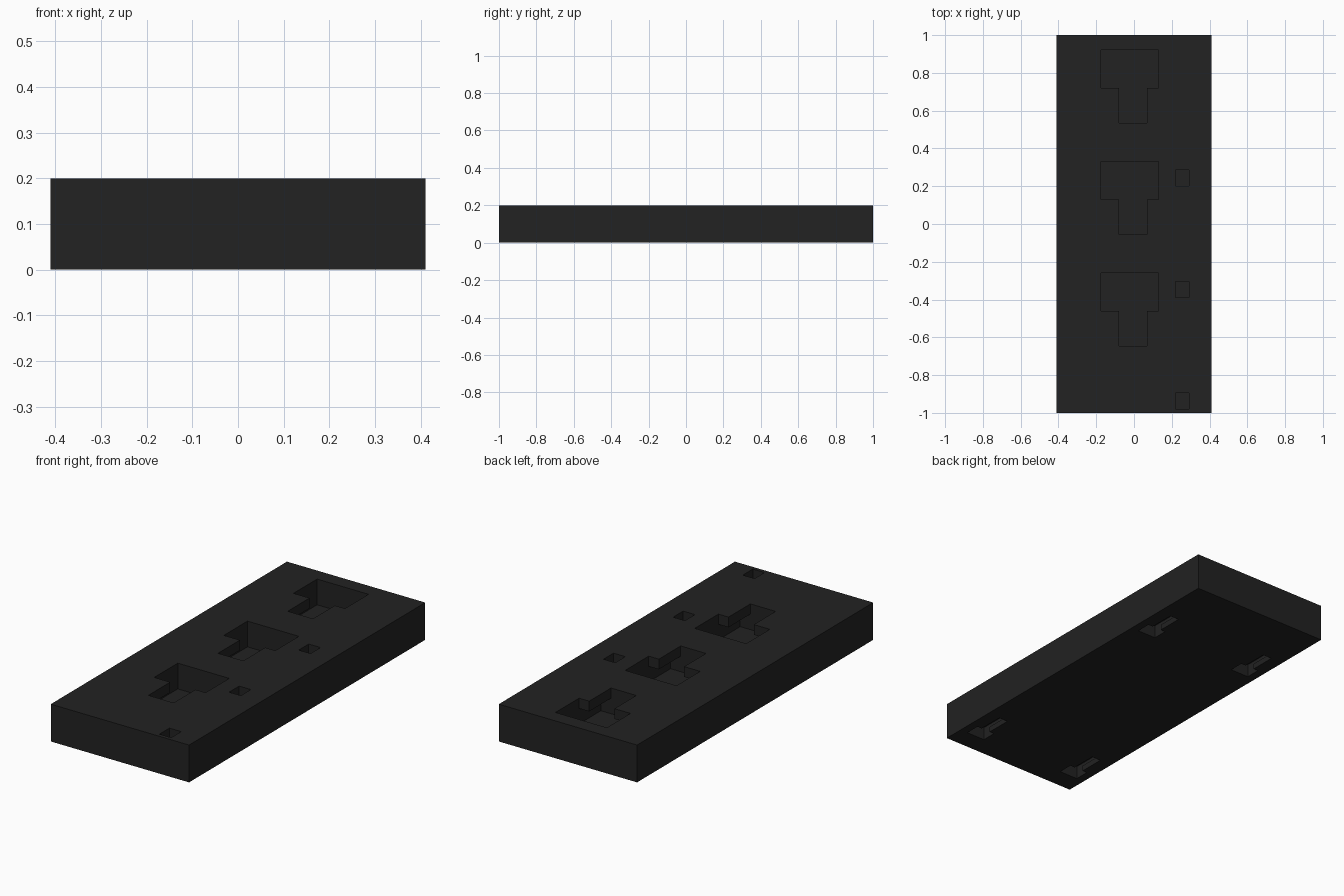
import bpy, bmesh

if "Cube" in bpy.data.objects:
    bpy.data.objects.remove(bpy.data.objects["Cube"])

# One dark plastic colour
mat = bpy.data.materials.new("dark_plastic")
mat.diffuse_color = (0.016, 0.016, 0.016, 1)
mat.use_nodes = True
mat.node_tree.nodes["Principled BSDF"].inputs["Base Color"].default_value = mat.diffuse_color


def prism(name, outline, z0, z1):
    """Straight prism over a flat outline."""
    bm = bmesh.new()
    face = bm.faces.new([bm.verts.new((x, y, z0)) for x, y in outline])
    top = bmesh.ops.extrude_face_region(bm, geom=[face])["geom"]
    bmesh.ops.translate(bm, vec=(0, 0, z1 - z0),
                        verts=[g for g in top if isinstance(g, bmesh.types.BMVert)])
    bmesh.ops.recalc_face_normals(bm, faces=bm.faces)
    mesh = bpy.data.meshes.new(name)
    bm.to_mesh(mesh)
    bm.free()
    mesh.materials.append(mat)
    obj = bpy.data.objects.new(name, mesh)
    bpy.context.collection.objects.link(obj)
    return obj


def rect(x0, x1, y0, y1):
    return [(x0, y0), (x1, y0), (x1, y1), (x0, y1)]


def tee(x0, x1, s0, s1, y_bar, y_neck, y_end):
    """Wide bar from y_bar to y_neck, narrow stem from y_neck to y_end."""
    return [(x0, y_bar), (x0, y_neck), (s0, y_neck), (s0, y_end),
            (s1, y_end), (s1, y_neck), (x1, y_neck), (x1, y_bar)]


block = prism("mounting_block", rect(-0.41, 0.41, -1, 1), 0, 0.2)


def cut(outline, z0, z1):
    cutter = prism("cutter", outline, z0, z1)
    mod = block.modifiers.new("cut", "BOOLEAN")
    mod.operation = "DIFFERENCE"
    mod.solver = "EXACT"
    mod.object = cutter
    bpy.context.view_layer.objects.active = block
    bpy.ops.object.modifier_apply(modifier=mod.name)
    bpy.data.objects.remove(cutter, do_unlink=True)


for i in range(3):
    y = 0.92 - 0.59 * i
    # T-shaped opening in the top, with a wider cavity under its lip
    cut(rect(-0.175, 0.13, y - 0.385, y - 0.005), 0.062, 0.145)
    cut(tee(-0.175, 0.13, -0.08, 0.07, y, y - 0.2, y - 0.385), 0.062, 0.25)
    # Small square hole beside the opening
    h = 0.2 - 0.59 * i
    cut(rect(0.22, 0.29, h, h + 0.085), 0.14, 0.25)

# Four hanging slots in the underside, with a cavity above the lip
for x in (-0.31, 0.31):
    for y in (-0.78, 0.58):
        cut(rect(x - 0.055, x + 0.055, y - 0.105, y + 0.11), 0.03, 0.07)
        cut(tee(x - 0.055, x + 0.055, x - 0.027, x + 0.027,
                y - 0.11, y - 0.03, y + 0.11), -0.05, 0.07)
